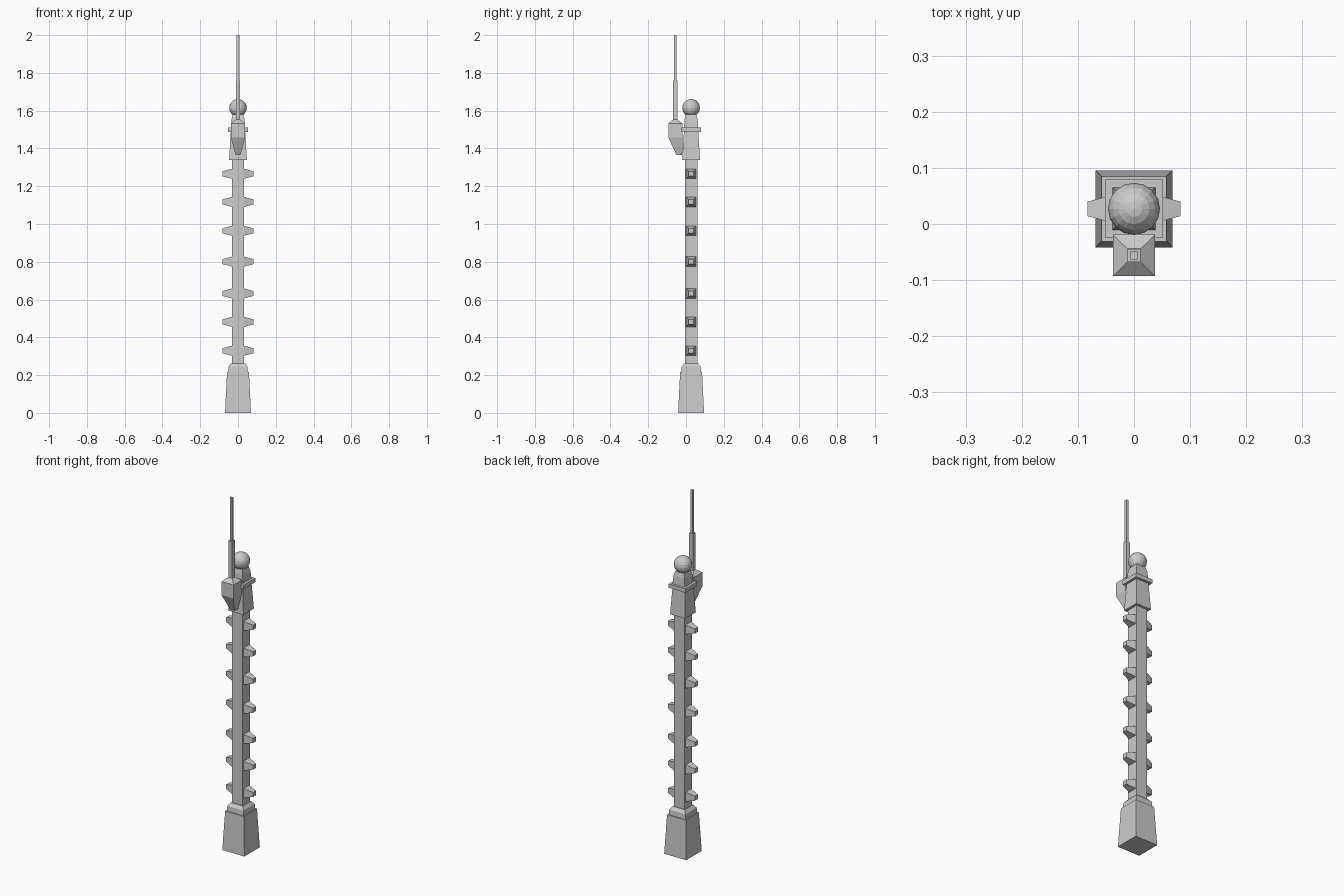
import bpy, bmesh
from mathutils import Vector

if "Cube" in bpy.data.objects:
    bpy.data.objects.remove(bpy.data.objects["Cube"])

AXIS_Y = 0.027   # centre line of the post
BOX_Y = -0.056   # centre line of the front box and aerial


def loft(name, rings):
    """Solid through rectangular sections (cy, z, half_x, half_y), centred on x = 0."""
    bm = bmesh.new()
    prev = None
    for cy, z, hx, hy in rings:
        ring = [bm.verts.new((sx * hx, cy + sy * hy, z))
                for sx, sy in ((-1, -1), (1, -1), (1, 1), (-1, 1))]
        if prev is None:
            bm.faces.new(ring[::-1])
        else:
            for i in range(4):
                j = (i + 1) % 4
                bm.faces.new((prev[i], prev[j], ring[j], ring[i]))
        prev = ring
    bm.faces.new(prev)
    bmesh.ops.recalc_face_normals(bm, faces=bm.faces)
    mesh = bpy.data.meshes.new(name)
    bm.to_mesh(mesh)
    bm.free()
    ob = bpy.data.objects.new(name, mesh)
    bpy.context.collection.objects.link(ob)
    return ob


def square_loft(name, cy, profile):
    return loft(name, [(cy, z, h, h) for z, h in profile])


# Tapered foot with stepped collar
square_loft("foot", AXIS_Y, [(0, 0.0685), (0.217, 0.058), (0.217, 0.052),
                             (0.245, 0.050), (0.262, 0.037)])

# Square shaft
square_loft("shaft", AXIS_Y, [(0.25, 0.033), (1.35, 0.033)])

# Climbing pegs, mirrored on both sides
for z in (1.266, 1.117, 0.964, 0.801, 0.632, 0.482, 0.329):
    for side in (-1, 1):
        peg = square_loft("peg", 0, [(0.030, 0.027), (0.083, 0.0128)])
        peg.rotation_euler = (0, side * 1.5707963, 0)
        peg.location = Vector((0, AXIS_Y, z))

# Head block with its projecting band
square_loft("head_block", AXIS_Y, [(1.34, 0.047), (1.49, 0.038), (1.51, 0.038),
                                   (1.555, 0.034), (1.58, 0.028)])
square_loft("head_band", AXIS_Y, [(1.488, 0.052), (1.51, 0.052)])

# Ball finial
bpy.ops.mesh.primitive_uv_sphere_add(segments=16, ring_count=10, radius=0.0465,
                                     location=(0, AXIS_Y, 1.615))
bpy.context.object.name = "ball"

# Front box: tapered bracket, box body and sloped lid
loft("front_box", [(-0.035, 1.365, 0.013, 0.015), (BOX_Y, 1.457, 0.0375, 0.037),
                   (BOX_Y, 1.533, 0.0375, 0.037), (BOX_Y, 1.553, 0.012, 0.012)])

# Two-stage aerial
square_loft("aerial", BOX_Y, [(1.545, 0.0115), (1.76, 0.0115),
                              (1.76, 0.007), (2.0, 0.007)])
